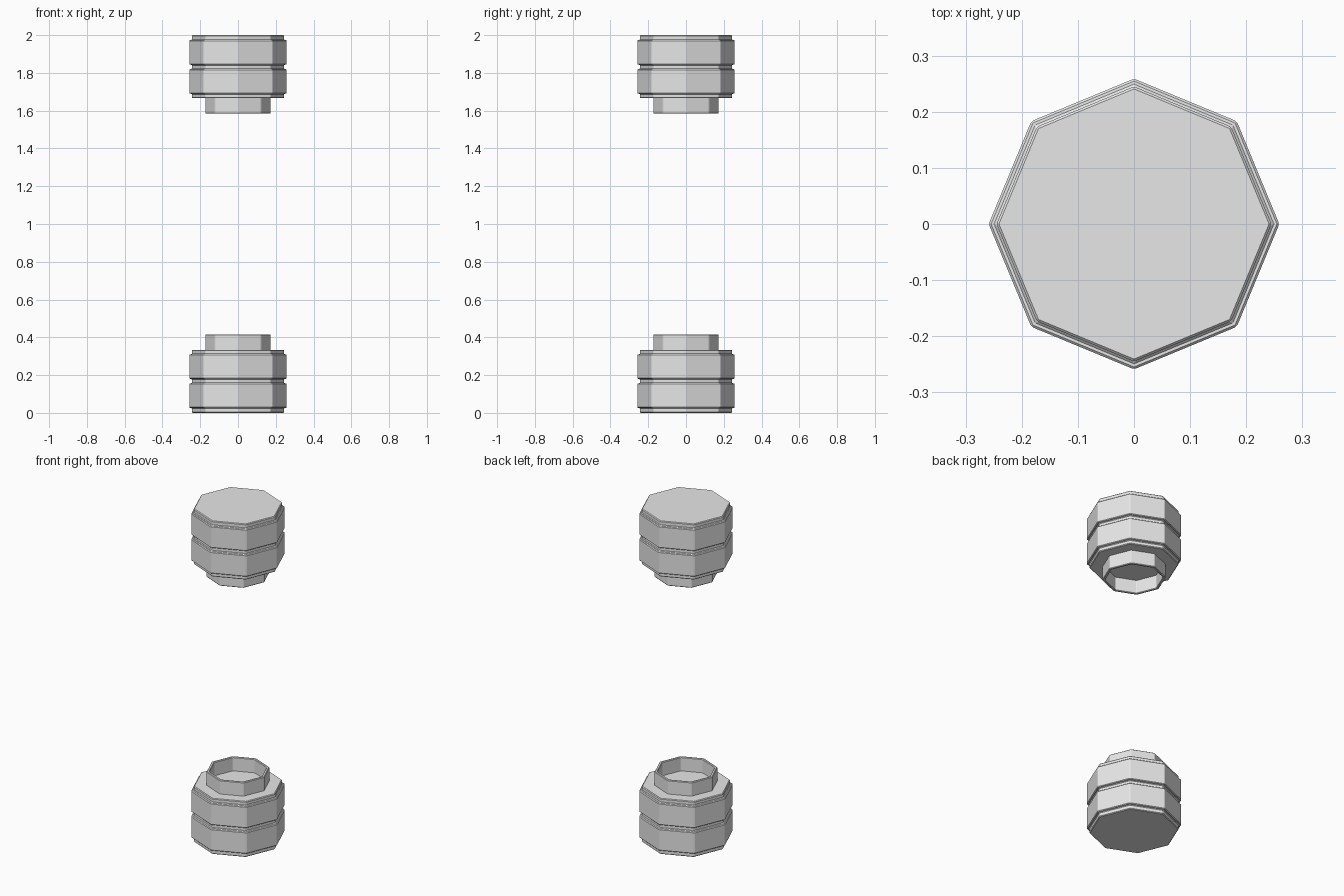
import bpy, bmesh, math

if "Cube" in bpy.data.objects:
    bpy.data.objects.remove(bpy.data.objects["Cube"])

SIDES = 8
grey = bpy.data.materials.new("plain_grey")
grey.use_nodes = True
grey.diffuse_color = (0.8, 0.8, 0.8, 1)
grey.node_tree.nodes["Principled BSDF"].inputs["Base Color"].default_value = (0.8, 0.8, 0.8, 1)


def octagon_lathe(name, profile, closed, bevel, flip):
    """Sweep (radius, height) points round z with eight sides; flip mirrors about z = 1."""
    bm = bmesh.new()
    rings = []
    for r, z in profile:
        height = 2 - z if flip else z
        rings.append([bm.verts.new((r * math.cos(math.tau * i / SIDES),
                                    r * math.sin(math.tau * i / SIDES), height))
                      for i in range(SIDES)])
    pairs = list(zip(rings, rings[1:]))
    if closed:
        pairs.append((rings[-1], rings[0]))
    else:
        bm.faces.new(rings[0])
        bm.faces.new(rings[-1])
    for a, b in pairs:
        for i in range(SIDES):
            j = (i + 1) % SIDES
            bm.faces.new((a[i], a[j], b[j], b[i]))
    bmesh.ops.recalc_face_normals(bm, faces=bm.faces)
    mesh = bpy.data.meshes.new(name)
    bm.to_mesh(mesh)
    bm.free()
    mesh.materials.append(grey)
    obj = bpy.data.objects.new(name, mesh)
    bpy.context.collection.objects.link(obj)
    # Narrow chamfer on every hard edge
    mod = obj.modifiers.new("chamfer", "BEVEL")
    mod.width = bevel
    mod.segments = 1
    mod.limit_method = "ANGLE"
    mod.angle_limit = math.radians(30)
    return obj


# Banded body: two wide bands between three narrow necks
NECK, BAND = 0.245, 0.259
body = [(NECK, 0)]
for low, high in ((0.026, 0.156), (0.18, 0.31)):
    body += [(NECK, low), (BAND, low), (BAND, high), (NECK, high)]
body.append((NECK, 0.334))

# Open sleeve standing on the body's inner end
sleeve = [(0.174, 0.325), (0.174, 0.416), (0.158, 0.416), (0.158, 0.325)]

for side, flip in (("lower", False), ("upper", True)):
    octagon_lathe(side + "_body", body, False, 0.004, flip)
    octagon_lathe(side + "_sleeve", sleeve, True, 0.003, flip)
